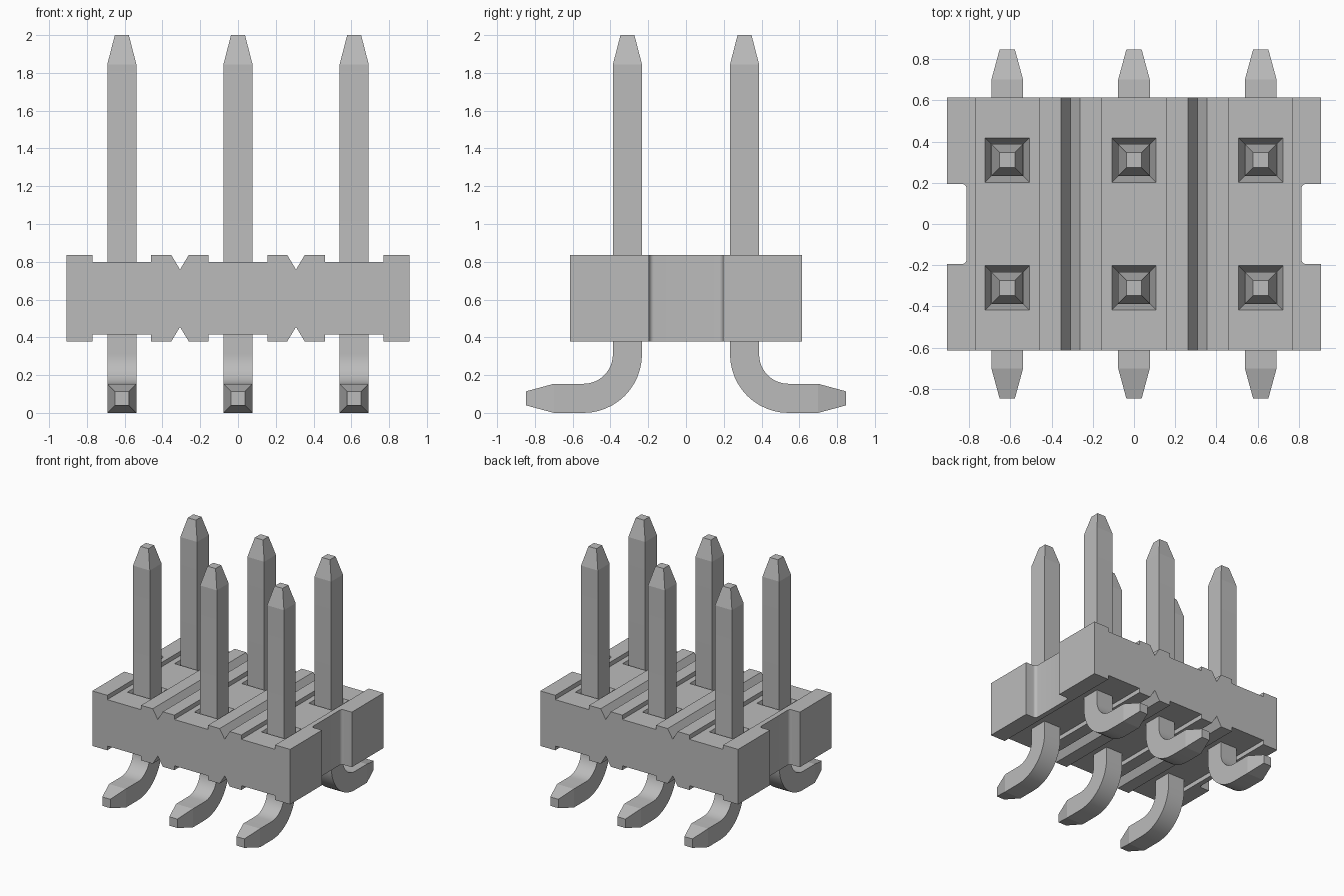
import bpy, bmesh, math
from mathutils import Vector

cube = bpy.data.objects.get("Cube")
if cube:
    bpy.data.objects.remove(cube, do_unlink=True)

grey = bpy.data.materials.new("light grey")
grey.use_nodes = True
COLOUR = (0.5, 0.5, 0.5, 1)
grey.diffuse_color = COLOUR
grey.node_tree.nodes["Principled BSDF"].inputs["Base Color"].default_value = COLOUR

PITCH, ROW = 0.615, 0.31      # pin spacing along x, row offset along y
HALF, TIP = 0.077, 0.037      # half width of pin and of its tapered tips


def loft(name, rings):
    """Solid skinned over a list of equal-sized closed rings."""
    bm = bmesh.new()
    loops = [[bm.verts.new(p) for p in ring] for ring in rings]
    for a, b in zip(loops, loops[1:]):
        for i in range(len(a)):
            j = (i + 1) % len(a)
            bm.faces.new((a[i], a[j], b[j], b[i]))
    bm.faces.new(loops[0])
    bm.faces.new(loops[-1])
    bmesh.ops.recalc_face_normals(bm, faces=bm.faces)
    mesh = bpy.data.meshes.new(name)
    bm.to_mesh(mesh)
    bm.free()
    mesh.materials.append(grey)
    obj = bpy.data.objects.new(name, mesh)
    bpy.context.collection.objects.link(obj)
    return obj


def activate(obj):
    bpy.ops.object.select_all(action='DESELECT')
    obj.select_set(True)
    bpy.context.view_layer.objects.active = obj


def cut(obj, cutter):
    cutter.hide_render = True
    activate(obj)
    mod = obj.modifiers.new("cut", 'BOOLEAN')
    mod.operation = 'DIFFERENCE'
    mod.solver = 'EXACT'
    mod.object = cutter
    bpy.ops.object.modifier_apply(modifier=mod.name)
    bpy.data.objects.remove(cutter, do_unlink=True)


# Housing: grooved profile extruded from front to back
Z_MID, TOP, GROOVE, VEE = 0.607, 0.228, 0.192, 0.152
right = [(0.155, GROOVE), (0.155, TOP), (0.261, TOP), (0.307, VEE), (0.353, TOP),
         (0.46, TOP), (0.46, GROOVE), (0.77, GROOVE), (0.77, TOP), (0.907, TOP)]
upper = [(-x, h) for x, h in reversed(right)] + right
profile = [(x, Z_MID + h) for x, h in upper] + [(x, Z_MID - h) for x, h in reversed(upper)]
housing = loft("housing", [[(x, y, z) for x, z in profile] for y in (-0.613, 0.613)])

# Side notches with rounded inner corners
R, DEEP, NOTCH = 0.025, 0.812, 0.195
for s in (-1, 1):
    outline = [(1.0, -NOTCH), (1.0, NOTCH)]
    for sy, angles in ((1, range(90, 181, 15)), (-1, range(180, 271, 15))):
        for a in angles:
            outline.append((DEEP + R + R * math.cos(math.radians(a)),
                            sy * (NOTCH - R) + R * math.sin(math.radians(a))))
    cut(housing, loft("notch_cutter", [[(s * x, y, z) for x, y in outline] for z in (0.2, 1.0)]))

# Tapered square recess around each pin
def square(x, y, z, h):
    return [(x - h, y - h, z), (x + h, y - h, z), (x + h, y + h, z), (x - h, y + h, z)]

for x in (-PITCH, 0, PITCH):
    for y in (-ROW, ROW):
        cut(housing, loft("recess_cutter", [square(x, y, 0.70, 0.078), square(x, y, 0.80, 0.108),
                                            square(x, y, 0.90, 0.138)]))

# Pins: square section swept down, through the bend and out along the foot
BEND, STEPS = 0.233, 12
path = [(ROW, 2.0, 0, TIP), (ROW, 1.845, 0, HALF)]
for i in range(STEPS + 1):
    a = math.pi / 2 * i / STEPS
    path.append((ROW + BEND * (1 - math.cos(a)), HALF + BEND * (1 - math.sin(a)), a, HALF))
path += [(0.70, HALF, math.pi / 2, HALF), (0.847, HALF, math.pi / 2, TIP)]

for side, s in (("front", -1), ("back", 1)):
    for label, x in (("right", -PITCH), ("middle", 0), ("left", PITCH)):
        rings = []
        for y, z, a, h in path:
            centre = Vector((x, s * y, z))
            across = Vector((0, s * math.cos(a), math.sin(a))) * h
            wide = Vector((h, 0, 0))
            rings.append([centre + wide + across, centre - wide + across,
                          centre - wide - across, centre + wide - across])
        pin = loft(f"{side}_{label}_pin", rings)
        activate(pin)
        bpy.ops.object.shade_smooth_by_angle(angle=math.radians(12))

activate(housing)
bpy.ops.object.shade_smooth_by_angle(angle=math.radians(16))
